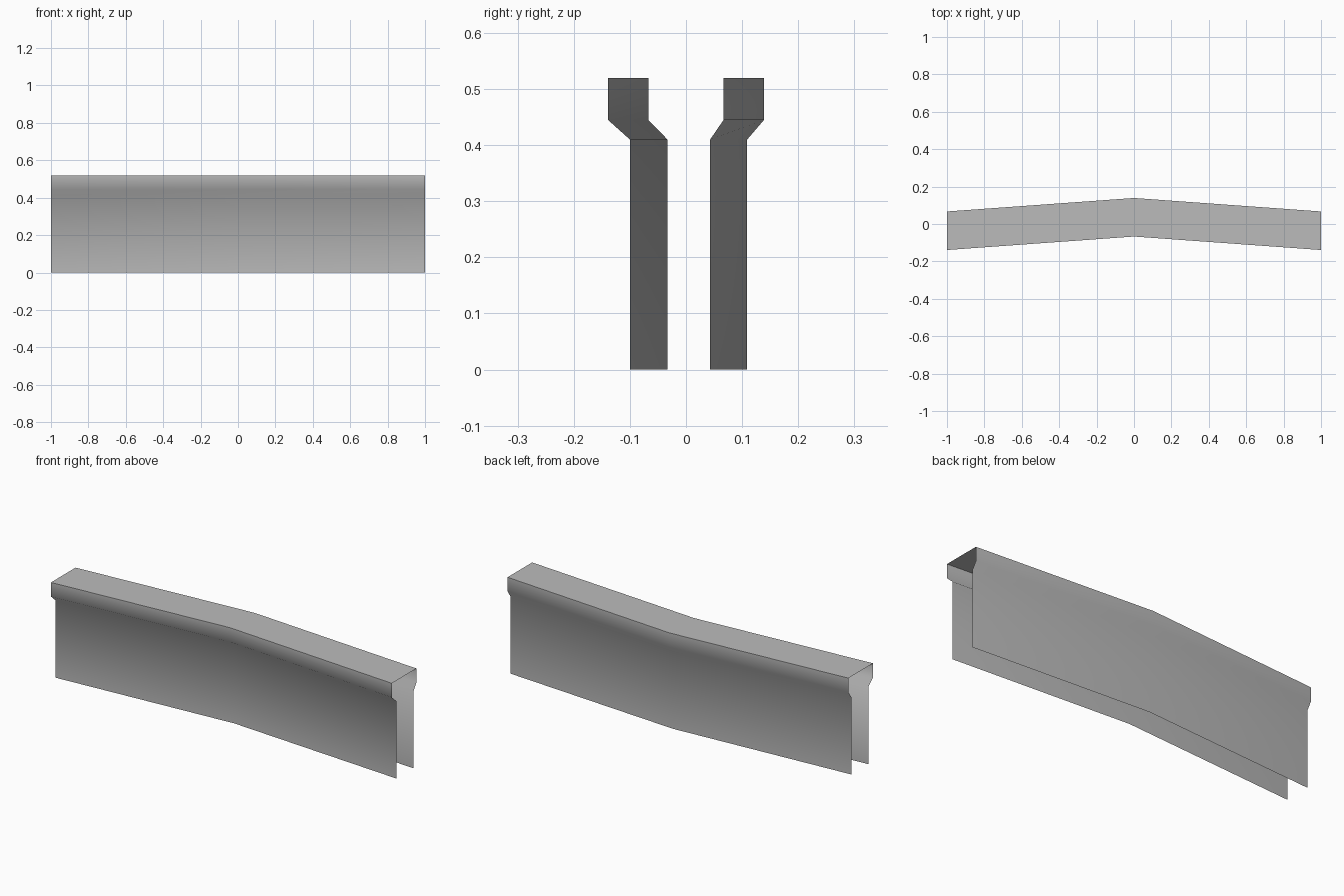
import bpy
import bmesh
from math import radians

cube = bpy.data.objects.get("Cube")
if cube:
    bpy.data.objects.remove(cube, do_unlink=True)

# Plain grey finish
grey = bpy.data.materials.new("plain_grey")
grey.use_nodes = True
colour = (0.5, 0.5, 0.5, 1)
grey.diffuse_color = colour
grey.node_tree.nodes["Principled BSDF"].inputs["Base Color"].default_value = colour

# Open cross-section (y, z): front skirt, flared cap, back skirt
end_profile = [(-0.10, 0), (-0.10, 0.41), (-0.139, 0.445), (-0.139, 0.52),
               (0.067, 0.52), (0.067, 0.445), (0.043, 0.41), (0.043, 0)]
middle_profile = [(-0.033, 0), (-0.033, 0.41), (-0.067, 0.445), (-0.067, 0.52),
                  (0.139, 0.52), (0.139, 0.445), (0.109, 0.41), (0.109, 0)]

# Sweep the section through the bend in the middle
bm = bmesh.new()
rows = [[bm.verts.new((x, y, z)) for y, z in profile]
        for x, profile in ((-1, end_profile), (0, middle_profile), (1, end_profile))]
for left, right in zip(rows, rows[1:]):
    for i in range(len(left) - 1):
        bm.faces.new((left[i], right[i], right[i + 1], left[i + 1]))

mesh = bpy.data.meshes.new("bent_wall_cover")
bm.to_mesh(mesh)
bm.free()
mesh.materials.append(grey)
cover = bpy.data.objects.new("bent_wall_cover", mesh)
bpy.context.collection.objects.link(cover)

# Soft flare and bend, crisp top edges
bpy.ops.object.select_all(action="DESELECT")
cover.select_set(True)
bpy.context.view_layer.objects.active = cover
bpy.ops.object.shade_smooth_by_angle(angle=radians(60))
